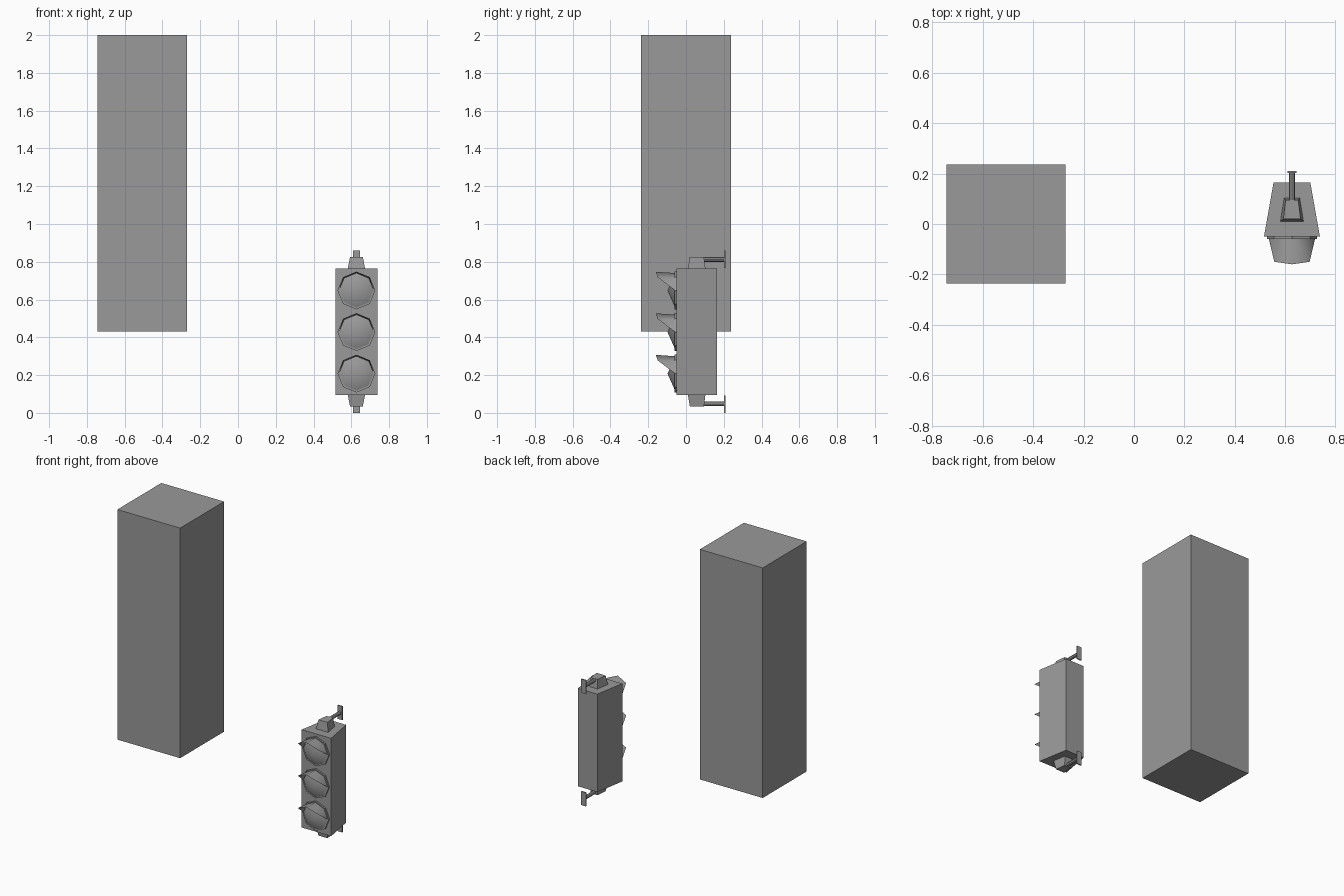
import bpy
import math

old = bpy.data.objects.get("Cube")
if old:
    bpy.data.objects.remove(old, do_unlink=True)

grey = bpy.data.materials.new("grey")
grey.use_nodes = True
colour = (0.32, 0.32, 0.32, 1)
grey.diffuse_color = colour
grey.node_tree.nodes["Principled BSDF"].inputs["Base Color"].default_value = colour

CX, CZ = 0.627, 0.43      # middle of the signal
SIDES = 8


def add(name, verts, faces, smooth=None):
    mesh = bpy.data.meshes.new(name)
    mesh.from_pydata(verts, [], faces)
    mesh.materials.append(grey)
    obj = bpy.data.objects.new(name, mesh)
    bpy.context.collection.objects.link(obj)
    bpy.ops.object.select_all(action='DESELECT')
    obj.select_set(True)
    bpy.context.view_layer.objects.active = obj
    # consistent outward normals
    bpy.ops.object.mode_set(mode='EDIT')
    bpy.ops.mesh.select_all(action='SELECT')
    bpy.ops.mesh.normals_make_consistent(inside=False)
    bpy.ops.object.mode_set(mode='OBJECT')
    if smooth:
        bpy.ops.object.shade_smooth_by_angle(angle=math.radians(smooth))
    return obj


def loft(name, rings, smooth=None):
    """Closed solid through rings of equal length."""
    n = len(rings[0])
    verts = [v for ring in rings for v in ring]
    faces = [(a * n + i, a * n + (i + 1) % n, (a + 1) * n + (i + 1) % n, (a + 1) * n + i)
             for a in range(len(rings) - 1) for i in range(n)]
    faces += [tuple(range(n)), tuple(range(len(verts) - n, len(verts)))]
    return add(name, verts, faces, smooth)


def trapezoid(z, front_half, back_half, front_y, back_y, cx=CX):
    return [(cx - front_half, front_y, z), (cx + front_half, front_y, z),
            (cx + back_half, back_y, z), (cx - back_half, back_y, z)]


def octagon(r, y, z):
    step = math.tau / SIDES
    return [(CX + r * math.sin(i * step), y, z + r * math.cos(i * step)) for i in range(SIDES)]


# Large plain block
loft("tall_block", [trapezoid(z, 0.237, 0.237, -0.237, 0.237, -0.508) for z in (0.43, 2.0)])

# Tapered signal housing
loft("signal_housing", [trapezoid(CZ + s * 0.334, 0.111, 0.073, -0.05, 0.165) for s in (-1, 1)])

# Lamps: raised rim, pointed lens and flared visor
for label, z in (("bottom", 0.208), ("middle", 0.428), ("top", 0.648)):
    loft(label + "_rim", [octagon(0.1, -0.045, z), octagon(0.1, -0.06, z),
                          octagon(0.09, -0.06, z), octagon(0.09, -0.05, z)])
    base = octagon(0.09, -0.058, z)
    add(label + "_lens", base + [(CX, -0.098, z)],
        [(i, (i + 1) % SIDES, SIDES) for i in range(SIDES)], 35)
    upper = (-2, -1, 0, 1, 2)
    back = [octagon(0.092, -0.058, z)[i] for i in upper]
    lip_y = {0: -0.16, 1: -0.15}
    lip = [octagon(0.099, lip_y[abs(i)], z)[i] for i in upper[1:4]]
    add(label + "_visor", back + lip,
        [(0, 1, 5), (1, 2, 6, 5), (2, 3, 7, 6), (3, 4, 7)], 60)

# Mounting brackets, mirrored above and below
for label, s in (("upper", 1), ("lower", -1)):
    loft(label + "_bracket_cap", [trapezoid(CZ + s * 0.333, 0.046, 0.031, 0.01, 0.103),
                                  trapezoid(CZ + s * 0.395, 0.034, 0.025, 0.02, 0.095)])
    arm_z = CZ + s * 0.382
    loft(label + "_bracket_arm", [octagon(0.012, y, arm_z) for y in (0.09, 0.205)])
    loft(label + "_wall_plate", [trapezoid(CZ + s * h, 0.018, 0.018, 0.202, 0.21)
                                 for h in (0.337, 0.43)])
